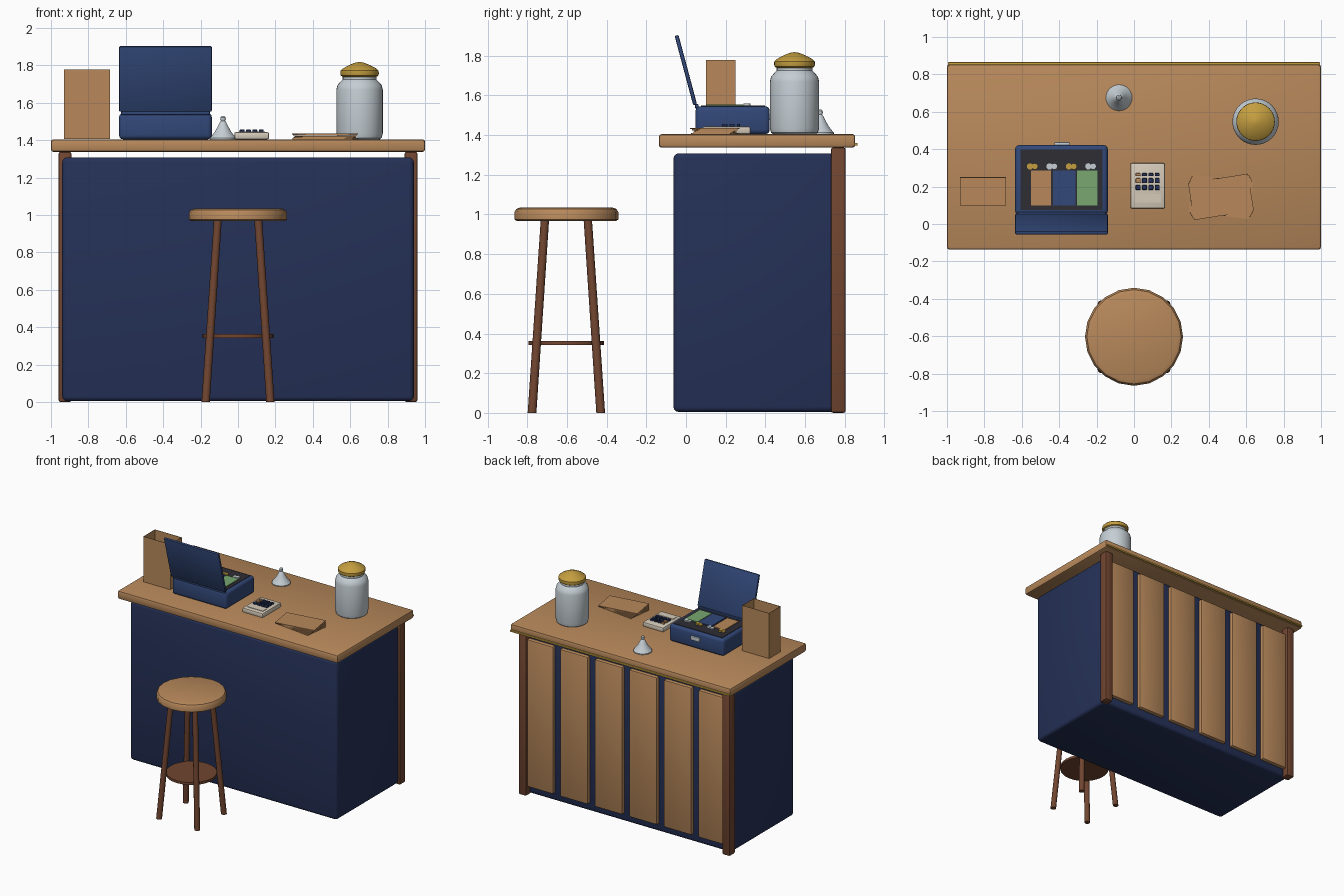
import bpy, bmesh, math
from mathutils import Matrix

if "Cube" in bpy.data.objects:
    bpy.data.objects.remove(bpy.data.objects["Cube"])


def mat(name, r, g, b):
    m = bpy.data.materials.new(name)
    m.diffuse_color = (r, g, b, 1)
    m.use_nodes = True
    m.node_tree.nodes["Principled BSDF"].inputs["Base Color"].default_value = m.diffuse_color
    return m


TAN = mat("tan wood", 0.48, 0.25, 0.105)
BROWN = mat("dark brown wood", 0.165, 0.06, 0.03)
NAVY = mat("dark navy", 0.018, 0.03, 0.095)
BLUE = mat("box blue", 0.032, 0.065, 0.19)
GOLD = mat("gold", 0.55, 0.34, 0.05)
SILVER = mat("silver", 0.56, 0.62, 0.66)
CHAR = mat("charcoal", 0.026, 0.026, 0.034)
CREAM = mat("cream", 0.67, 0.60, 0.49)
GREEN = mat("note green", 0.19, 0.39, 0.16)


def finish(bm, name, material, smooth=True):
    bmesh.ops.recalc_face_normals(bm, faces=bm.faces)
    me = bpy.data.meshes.new(name)
    bm.to_mesh(me)
    bm.free()
    me.materials.append(material)
    ob = bpy.data.objects.new(name, me)
    bpy.context.collection.objects.link(ob)
    if smooth:
        bpy.ops.object.select_all(action='DESELECT')
        ob.select_set(True)
        bpy.context.view_layer.objects.active = ob
        bpy.ops.object.shade_smooth_by_angle(angle=math.radians(35))
    return ob


def box(name, material, x, y, z, bevel=0.0, seg=2):
    """Box from (min, max) pairs, with optional rounded edges."""
    bm = bmesh.new()
    bmesh.ops.create_cube(bm, size=1)
    for v in bm.verts:
        for i, (a, b) in enumerate((x, y, z)):
            v.co[i] = (a + b) / 2 + v.co[i] * (b - a)
    if bevel:
        bmesh.ops.bevel(bm, geom=list(bm.edges), offset=bevel, segments=seg,
                        profile=0.5, affect='EDGES')
    return finish(bm, name, material, bevel > 0)


def lathe(name, material, profile, x, y, sides=32):
    """Turn a (radius, z) profile around a vertical axis."""
    bm = bmesh.new()
    rings = []
    for r, z in profile:
        rings.append([bm.verts.new((x + r * math.cos(2 * math.pi * k / sides),
                                    y + r * math.sin(2 * math.pi * k / sides), z))
                      for k in range(sides)])
    for a, b in zip(rings, rings[1:]):
        for k in range(sides):
            n = (k + 1) % sides
            bm.faces.new((a[k], a[n], b[n], b[k]))
    bm.faces.new(rings[0])
    bm.faces.new(rings[-1])
    return finish(bm, name, material)


def leg(name, material, bottom, top, r0, r1, sides=12):
    """Slanted round leg with level ends."""
    bm = bmesh.new()
    bmesh.ops.create_cone(bm, cap_ends=True, segments=sides, radius1=r0, radius2=r1, depth=1)
    for v in bm.verts:
        p = top if v.co.z > 0 else bottom
        v.co = (v.co.x + p[0], v.co.y + p[1], p[2])
    return finish(bm, name, material)


# Counter: body, top, back posts, back planks and gold trim
box("counter_body", NAVY, (-0.94, 0.94), (-0.063, 0.755), (0.005, 1.308), 0.025, 3)
box("counter_top", TAN, (-1, 1), (-0.137, 0.853), (1.337, 1.405), 0.014)
for s, side in ((-1, "left"), (1, "right")):
    box("back_post_" + side, BROWN, sorted((s * 0.89, s * 0.96)), (0.73, 0.805),
        (0, 1.338), 0.012)
for i in range(6):
    cx = -0.785 + i * 0.314
    box(f"back_plank_{i + 1}", TAN, (cx - 0.126, cx + 0.126), (0.74, 0.785),
        (0.07, 1.28), 0.012)
box("gold_trim", GOLD, (-0.995, 0.995), (0.848, 0.865), (1.347, 1.361), 0.004)

# Stool: seat, four splayed legs and footrest disc
lathe("stool_seat", TAN, [(0.25, 0.967), (0.262, 0.975), (0.262, 1.012),
                          (0.252, 1.028), (0.23, 1.036)], 0, -0.603, 20)
for sx in (-1, 1):
    for sy in (-1, 1):
        leg(f"stool_leg_{'r' if sx > 0 else 'l'}{'b' if sy > 0 else 'f'}", BROWN,
            (sx * 0.173, -0.603 + sy * 0.173, 0),
            (sx * 0.108, -0.603 + sy * 0.108, 0.975), 0.022, 0.021)
lathe("stool_footrest", BROWN, [(0.19, 0.343), (0.19, 0.363)], 0, -0.603, 24)

# Paper bag: open topped, thin walls
bm = bmesh.new()
bmesh.ops.create_cube(bm, size=1)
for v in bm.verts:
    v.co = (-0.807 + v.co.x * 0.245, 0.175 + v.co.y * 0.15, 1.592 + v.co.z * 0.372)
bmesh.ops.delete(bm, geom=[max(bm.faces, key=lambda f: f.calc_center_median().z)],
                 context='FACES_ONLY')
bag = finish(bm, "paper_bag", TAN, False)
mod = bag.modifiers.new("walls", 'SOLIDIFY')
mod.thickness = 0.004

# Cash box: base, dark tray, notes, coins, latch and open lid
box("cash_box_base", BLUE, (-0.636, -0.14), (0.048, 0.422), (1.405, 1.545), 0.022, 3)
box("cash_box_tray", CHAR, (-0.608, -0.168), (0.075, 0.398), (1.54, 1.548))
for name, m, x in (("tan", TAN, (-0.55, -0.445)), ("blue", BLUE, (-0.432, -0.312)),
                   ("green", GREEN, (-0.306, -0.195))):
    box("notes_" + name, m, x, (0.10, 0.287), (1.545, 1.555))
for i in range(4):
    cx = -0.543 + i * 0.104
    for k, dx in enumerate((-0.013, 0.013)):
        lathe(f"coin_{i + 1}_{k + 1}", SILVER if i % 2 else GOLD,
              [(0.017, 1.546), (0.017, 1.556 + 0.003 * k)], cx + dx, 0.308, 16)
box("cash_box_latch", SILVER, (-0.425, -0.345), (0.415, 0.438), (1.475, 1.505), 0.004)
lid = box("cash_box_lid", BLUE, (-0.636, -0.14), (-0.01, 0.01), (0, 0.362), 0.007)
lid.data.transform(Matrix.Translation((0, 0.046, 1.553)) @ Matrix.Rotation(math.radians(15), 4, 'X'))
box("cash_box_hinge", BLUE, (-0.625, -0.15), (0.046, 0.064), (1.535, 1.556), 0.004)

# Calculator: body, display and three rows of keys
box("calculator_body", CREAM, (-0.02, 0.166), (0.083, 0.325), (1.405, 1.443), 0.009)
box("calculator_display", CREAM, (0.005, 0.145), (0.115, 0.16), (1.44, 1.447))
for row, y in enumerate((0.195, 0.232, 0.264)):
    for col in range(4):
        cx = 0.022 + col * 0.034
        h = 0.013 if row < 2 else 0.008
        box(f"key_{row + 1}_{col + 1}", TAN if col == 0 and row else NAVY,
            (cx - 0.013, cx + 0.013), (y - h, y + h), (1.44, 1.457), 0.004)

# Stack of folded bags, each turned a little more
for i in range(5):
    sheet = box(f"folded_bag_{i + 1}", TAN, (-0.162, 0.162), (-0.1, 0.1),
                (1.405 + i * 0.0065, 1.4105 + i * 0.0065))
    sheet.data.transform(Matrix.Translation((0.465, 0.145, 0))
                         @ Matrix.Rotation(math.radians(-7 + 4 * i), 4, 'Z'))

# Service bell
lathe("service_bell", SILVER, [(0.07, 1.405), (0.07, 1.412), (0.062, 1.422), (0.045, 1.443),
                               (0.03, 1.47), (0.016, 1.497), (0.011, 1.503), (0.015, 1.512),
                               (0.014, 1.522), (0.006, 1.529)], -0.08, 0.675, 28)

# Jar with gold lid
lathe("jar", SILVER, [(0.108, 1.405), (0.118, 1.412), (0.124, 1.435), (0.124, 1.67),
                      (0.118, 1.695), (0.1, 1.715), (0.09, 1.725), (0.09, 1.75)], 0.65, 0.547)
lathe("jar_lid", GOLD, [(0.088, 1.738), (0.1, 1.745), (0.103, 1.755), (0.102, 1.772),
                        (0.09, 1.783), (0.055, 1.802), (0.025, 1.814), (0.004, 1.818)],
      0.65, 0.547)
